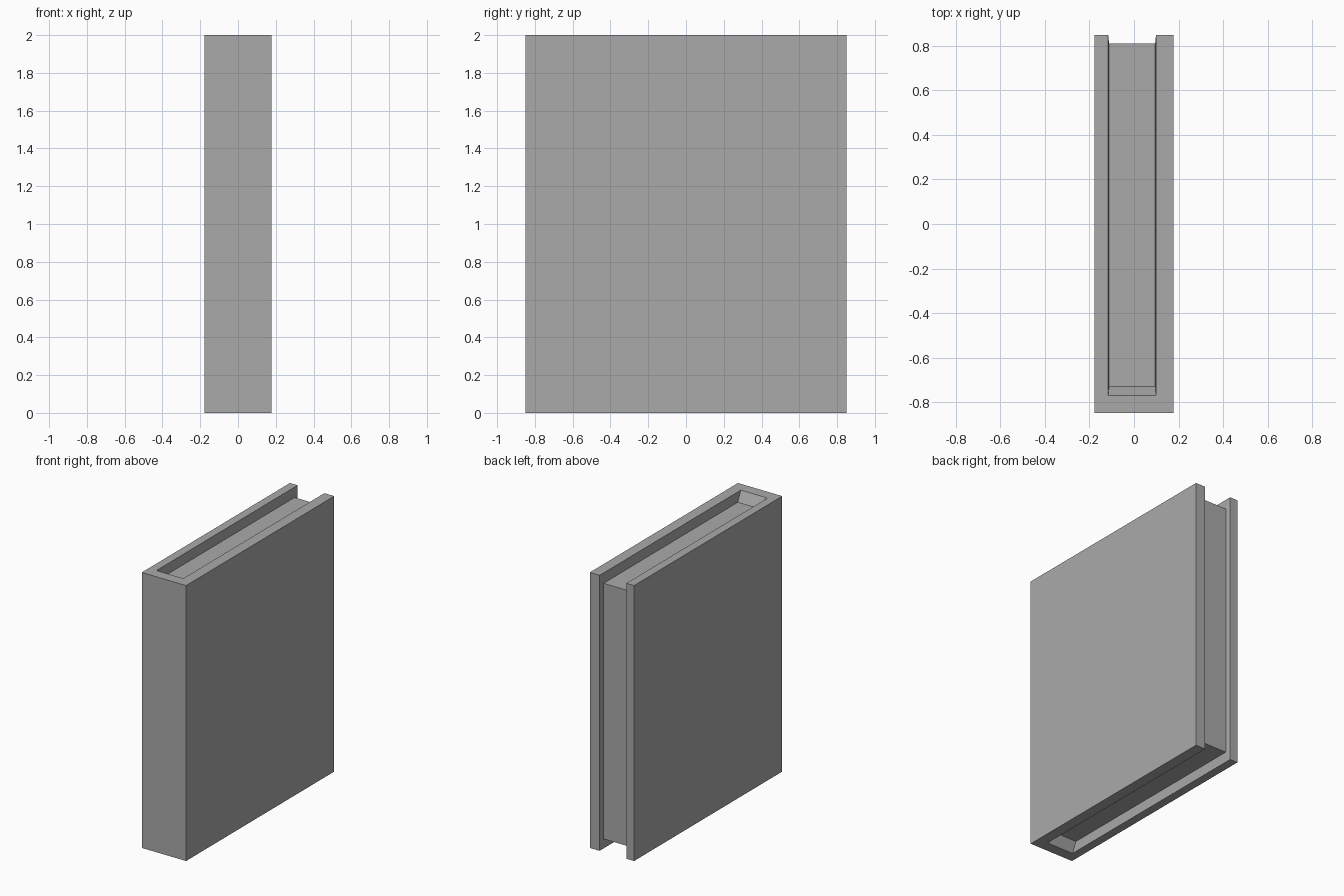
import bpy
import bmesh

cube = bpy.data.objects.get("Cube")
if cube:
    bpy.data.objects.remove(cube, do_unlink=True)

grey = bpy.data.materials.new("plain_grey")
grey.use_nodes = True
colour = (0.4, 0.4, 0.4, 1)
grey.diffuse_color = colour
grey.node_tree.nodes["Principled BSDF"].inputs["Base Color"].default_value = colour


def ring(bm, x_min, x_max, y_front, y_back, margin):
    """Two C-shaped runs of corners: along the top, down the back, along the bottom."""
    top, bottom = 2 - margin, margin
    path = [(y_front, top), (y_back, top), (y_back, bottom), (y_front, bottom)]
    return [[bm.verts.new((x, y, z)) for y, z in path] for x in (x_min, x_max)]


def bridge(bm, outer, inner):
    """Join two rings along both boards and across both ends of the spine."""
    for a, b in zip(outer, inner):
        for i in range(3):
            bm.faces.new((a[i], a[i + 1], b[i + 1], b[i]))
    for i in (0, 3):
        bm.faces.new((outer[0][i], outer[1][i], inner[1][i], inner[0][i]))


def finish(bm, name):
    mesh = bpy.data.meshes.new(name)
    bm.to_mesh(mesh)
    bm.free()
    mesh.materials.append(grey)
    obj = bpy.data.objects.new(name, mesh)
    bpy.context.collection.objects.link(obj)
    return obj


PAGE_EDGE = (-0.112, 0.095, -0.73, 0.81, 0.072)

# Cover: boards and spine, flat rim, then a bevelled step down to the pages
bm = bmesh.new()
shell = ring(bm, -0.178, 0.178, -0.85, 0.85, 0)
lip = ring(bm, -0.116, 0.099, -0.77, 0.85, 0)
step = ring(bm, *PAGE_EDGE)
for board in shell:
    bm.faces.new(board)
bm.faces.new((shell[0][0], shell[1][0], shell[1][3], shell[0][3]))
bridge(bm, shell, lip)
bridge(bm, lip, step)
# Orient the shell with the recess closed, then open it again for the pages
closing = [bm.faces.new((step[0][i], step[0][i + 1], step[1][i + 1], step[1][i]))
           for i in range(3)]
bmesh.ops.recalc_face_normals(bm, faces=bm.faces)
bmesh.ops.delete(bm, geom=closing, context="FACES_ONLY")
finish(bm, "book_cover")

# Pages: top, fore edge and bottom of the sunken block
bm = bmesh.new()
left, right = ring(bm, *PAGE_EDGE)
for i in range(3):
    bm.faces.new((left[i], right[i], right[i + 1], left[i + 1]))
bm.normal_update()
if bm.faces[:][0].normal.z < 0:
    bmesh.ops.reverse_faces(bm, faces=bm.faces[:])
finish(bm, "page_block")
